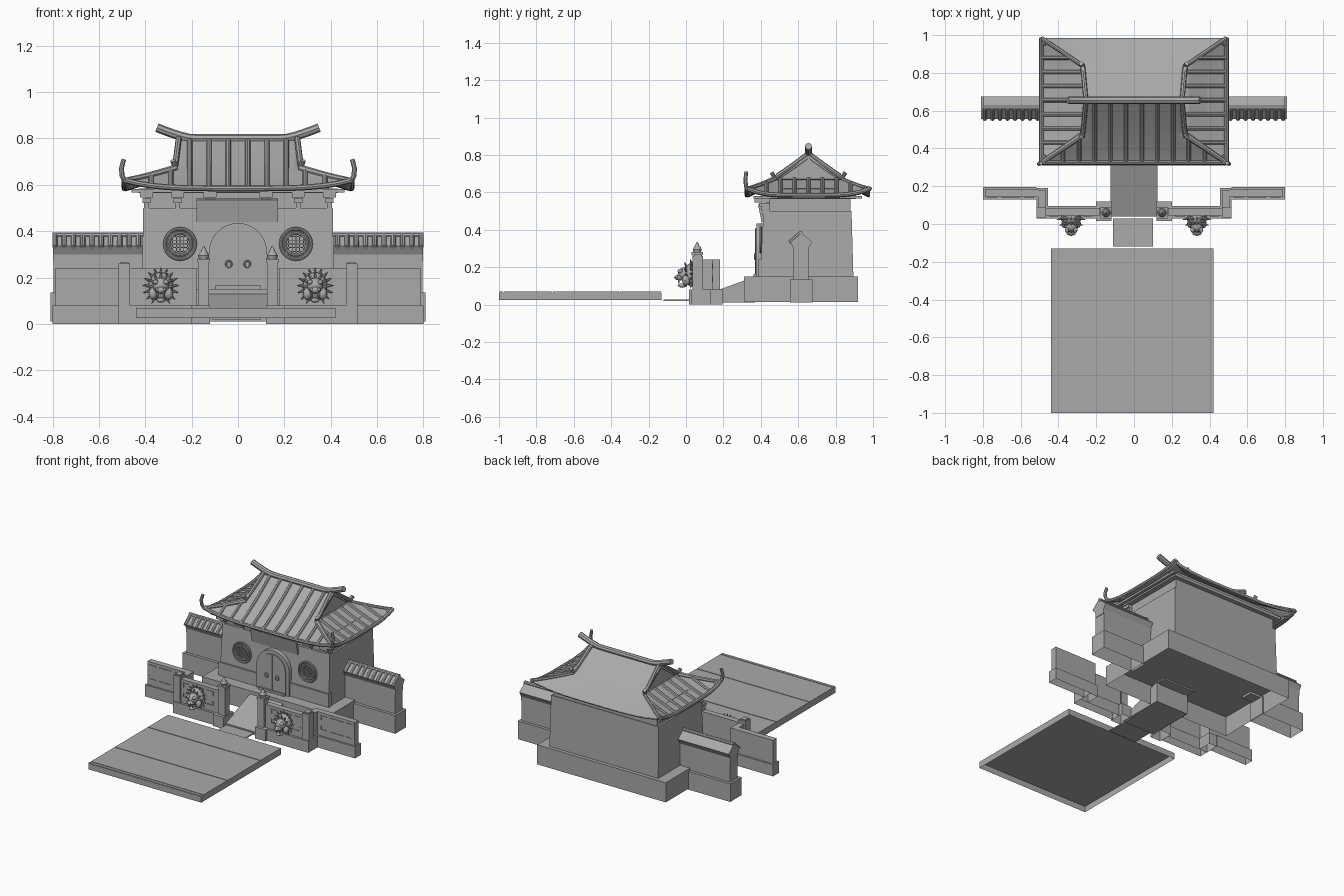
import bpy, bmesh
from math import sin, cos, pi, radians
from mathutils import Matrix, Vector

scene_cube = bpy.data.objects.get("Cube")
if scene_cube:
    bpy.data.objects.remove(scene_cube, do_unlink=True)

stone = bpy.data.materials.new("plain_grey_stone")
stone.use_nodes = True
GREY = (0.4, 0.4, 0.4, 1)
stone.diffuse_color = GREY
stone.node_tree.nodes["Principled BSDF"].inputs["Base Color"].default_value = GREY


def finish(name, bm, smooth=False, recalc=True):
    """Turn a bmesh into a named object with the stone material."""
    if recalc:
        bmesh.ops.recalc_face_normals(bm, faces=bm.faces)
    mesh = bpy.data.meshes.new(name)
    bm.to_mesh(mesh)
    bm.free()
    mesh.materials.append(stone)
    obj = bpy.data.objects.new(name, mesh)
    bpy.context.collection.objects.link(obj)
    if smooth:
        bpy.ops.object.select_all(action="DESELECT")
        obj.select_set(True)
        bpy.context.view_layer.objects.active = obj
        bpy.ops.object.shade_smooth_by_angle(angle=radians(40))
    return obj


def mirror_x(bm):
    copy = bmesh.ops.duplicate(bm, geom=bm.verts[:] + bm.edges[:] + bm.faces[:])["geom"]
    verts = [g for g in copy if isinstance(g, bmesh.types.BMVert)]
    bmesh.ops.scale(bm, vec=(-1, 1, 1), verts=verts)


def boxes(name, spans, mirrored=False, hollow=False):
    """Boxes from (x range, y range, z range); hollow leaves the underside open."""
    bm = bmesh.new()
    for xs, ys, zs in spans:
        size = [b - a for a, b in (xs, ys, zs)]
        mid = [(a + b) / 2 for a, b in (xs, ys, zs)]
        bmesh.ops.create_cube(bm, size=1, matrix=Matrix.Translation(mid) @ Matrix.Diagonal((*size, 1)))
    if mirrored:
        mirror_x(bm)
    bmesh.ops.recalc_face_normals(bm, faces=bm.faces)
    if hollow:
        under = [f for f in bm.faces if f.normal.z < -0.9]
        bmesh.ops.delete(bm, geom=under, context="FACES_ONLY")
    return finish(name, bm, recalc=False)


def extrude(name, outline, offset, mirrored=False, smooth=False):
    """Closed outline of points pushed along an offset."""
    bm = bmesh.new()
    face = bm.faces.new([bm.verts.new(p) for p in outline])
    out = bmesh.ops.extrude_face_region(bm, geom=[face])["geom"]
    bmesh.ops.translate(bm, vec=offset, verts=[g for g in out if isinstance(g, bmesh.types.BMVert)])
    bm.faces.new([v for v in face.verts]) if not face.is_valid else None
    if mirrored:
        mirror_x(bm)
    return finish(name, bm, smooth)


def tubes(name, paths, radius, mirrored=False, cyclic=False, taper=1.0):
    """Round bars along paths, made into one mesh."""
    curve = bpy.data.curves.new(name, "CURVE")
    curve.dimensions = "3D"
    curve.bevel_depth, curve.bevel_resolution = radius, 2
    curve.use_fill_caps = True
    for path in paths:
        spline = curve.splines.new("POLY")
        spline.points.add(len(path) - 1)
        spline.use_cyclic_u = cyclic
        for i, (point, p) in enumerate(zip(spline.points, path)):
            point.co = (*p, 1)
            point.radius = 1 + (taper - 1) * i / (len(path) - 1)
    temp = bpy.data.objects.new(name + "_path", curve)
    bpy.context.collection.objects.link(temp)
    shape = bpy.data.meshes.new_from_object(temp.evaluated_get(bpy.context.evaluated_depsgraph_get()))
    bm = bmesh.new()
    bm.from_mesh(shape)
    bpy.data.objects.remove(temp, do_unlink=True)
    if mirrored:
        mirror_x(bm)
    return finish(name, bm, True)


# Courtyard slab with paving strips, and the thin step before the ramp
boxes("courtyard_slab", [((-.44, .42), (-1, -.13), (.025, .066))], hollow=True)
rows = [-1, -.975, -.715, -.355, -.13]
boxes("paving_strips", [((-.44, .42), (a + .003, b - .003), (.066, .069)) for a, b in zip(rows, rows[1:])])
boxes("entry_step", [((-.11, .1), (-.12, .03), (.02, .027))])
extrude("entry_ramp", [(-.125, .04, .01), (-.125, .04, .03), (-.125, .37, .15), (-.125, .37, .01)], (.25, 0, 0))

# Front garden walls: footing, panels, posts and fretwork
boxes("front_wall_footing", [((.12, .2), (.015, .12), (0, .08)), ((.2, .515), (.03, .095), (0, .08)),
      ((.455, .515), (.095, .19), (0, .08)), ((.515, .8), (.13, .195), (0, .08))], True, True)
boxes("front_wall", [((.18, .5), (.045, .085), (.08, .24)), ((.465, .505), (.085, .18), (.08, .24)),
      ((.505, .79), (.142, .182), (.08, .24))], True)
boxes("wall_posts", [((.465, .515), (.035, .09), (.08, .26)), ((.472, .508), (.042, .083), (.26, .267)),
      ((.125, .172), (.035, .085), (.08, .28)), ((.12, .177), (.03, .09), (.265, .28))], True)
frets = []
for x0, x1, y in [(.22, .45, .045), (.53, .775, .142)]:
    for z in (.12, .215):
        for a, b in [(x0, x0 + .05), (x1 - .05, x1), (x0 + .075, x1 - .075)]:
            frets.append(((a, b), (y - .004, y), (z, z + .006)))
    for x in (x0, x1 - .006):
        frets += [((x, x + .006), (y - .004, y), zs) for zs in ((.12, .15), (.19, .215))]
boxes("wall_fretwork", frets, True)
bm = bmesh.new()
for r0, r1, z0, z1 in [(.02, .024, .28, .295), (.024, .016, .295, .31), (.014, .003, .31, .335)]:
    bmesh.ops.create_cone(bm, cap_ends=True, segments=12, radius1=r0, radius2=r1, depth=z1 - z0,
                          matrix=Matrix.Translation((.148, .06, (z0 + z1) / 2)))
mirror_x(bm)
finish("post_finials", bm, True)

# Guardian beast heads on the front wall
bm = bmesh.new()
HEAD = Vector((.333, .03, .16))


def blob(offset, size):
    bmesh.ops.create_icosphere(bm, subdivisions=2, radius=1,
                               matrix=Matrix.Translation(HEAD + Vector(offset)) @ Matrix.Diagonal((*size, 1)))


blob((0, 0, 0), (.055, .04, .065))
blob((0, -.04, .005), (.036, .035, .035))
blob((0, -.062, -.015), (.024, .032, .016))
blob((0, -.05, -.058), (.019, .025, .011))
for side in (-1, 1):
    blob((side * .022, -.06, .02), (.012, .016, .011))
    blob((side * .034, -.03, -.03), (.018, .022, .028))
    blob((side * .016, -.08, -.012), (.008, .01, .008))
    blob((side * .014, -.068, -.037), (.004, .004, .012))
for ring, depth, reach in [(15, .0, .07), (11, -.028, .05)]:
    for k in range(ring):
        a = radians(-60) + radians(300) * k / (ring - 1)
        away = Vector((cos(a), -.35, sin(a))).normalized()
        spot = HEAD + Vector((cos(a) * reach * .75, depth, sin(a) * reach * .85))
        bmesh.ops.create_cone(bm, cap_ends=True, segments=6, radius1=.014, radius2=.001, depth=.055,
                              matrix=Matrix.Translation(spot) @ away.to_track_quat("Z", "Y").to_matrix().to_4x4())
mirror_x(bm)
finish("beast_heads", bm, True)

# Rear side walls with a tiled coping
boxes("side_wall_footing", [((.48, .81), (.555, .675), (.01, .135))], True, True)
boxes("side_wall", [((.4, .795), (.575, .655), (.135, .29))], True)
coping = [(.575, .27), (.575, .3), (.557, .335), (.615, .385), (.675, .335), (.655, .3), (.655, .27)]
extrude("side_wall_coping", [(.4, y, z) for y, z in coping], (.398, 0, 0), True)
tubes("coping_tiles", [[(.43 + .04 * k, .612, .382), (.43 + .04 * k, .553, .332)] for k in range(10)], .011, True)
tubes("coping_ridge", [[(.4, .615, .382), (.8, .615, .382)]], .012, True)

# Gatehouse body, narrowing a little towards the top
boxes("gatehouse_plinth", [((-.49, .49), (.31, .92), (.015, .15))], hollow=True)
body = boxes("gatehouse_body", [((-.415, .415), (.395, .895), (.15, .5))])
for v in body.data.vertices:
    if v.co.z > .4:
        v.co.x *= .985
        v.co.y += .02 if v.co.y < .6 else -.01
boxes("body_skirting", [((-.42, .42), (.388, .42), (.15, .24))])
boxes("upper_frieze", [((-.395, .395), (.43, .88), (.5, .62)), ((-.43, .43), (.4, .91), (.565, .585))])
boxes("eave_brackets", [((x - w, x + w), (.43 - d, .45), (z, z + .022)) for x in (.12, .26, .395)
      for w, d, z in [(.01, .02, .5), (.018, .04, .522), (.028, .065, .545)]], True)
boxes("eave_beams", [((-.46, .46), (.36, .38), (.567, .582)), ((-.46, -.44), (.37, .94), (.567, .582)),
      ((.44, .46), (.37, .94), (.567, .582))])
extrude("name_board", [(-.178, .385, .535), (-.178, .4, .54), (-.178, .42, .445), (-.178, .405, .44)], (.35, 0, 0))

# Arched doorway with two leaves and ring handles
for name, r, y in [("door_frame", .125, .378), ("door_leaves", .1, .372)]:
    arc = [(r * cos(pi * k / 16), y, .31 + r * sin(pi * k / 16)) for k in range(17)]
    extrude(name, [(r, y, .14)] + arc + [(-r, y, .14)], (0, .06, 0))
boxes("door_joint_and_sill", [((-.003, .003), (.368, .373), (.15, .405)), ((-.1, .1), (.36, .38), (.14, .165))])
ring = [(cos(2 * pi * k / 24), sin(2 * pi * k / 24)) for k in range(24)]
tubes("door_handles", [[(.04 + c * .012, .368, .258 + s * .014) for c, s in ring]], .004, True, True)

# Round lattice windows
tubes("window_rims", [[(.25 + c * r, .4, .345 + s * r) for c, s in ring] for r in (.066, .048)], .007, True, True)
lattice = []
for k in range(-2, 3):
    h = (.046 ** 2 - (k * .016) ** 2) ** .5
    lattice += [((.248 + k * .016, .252 + k * .016), (.395, .405), (.345 - h, .345 + h)),
                ((.25 - h, .25 + h), (.395, .405), (.343 + k * .016, .347 + k * .016))]
boxes("window_lattice", lattice, True)

# Hip-and-gable roof
MID, DEEP, HIP = .655, .33, .55


def half_width(t):
    return .27 + .22 * max(0, t - HIP) / (1 - HIP)


def height(t, u):
    return .585 + .215 * (1 - t) ** 1.15 + .035 * abs(u) ** 4 * max(0, t - HIP) / (1 - HIP)


def slope(x, t, s):
    return (x, MID + s * DEEP * t, height(t, x / half_width(t)))


def flank(v, t, s=1):
    return (s * half_width(t), MID + v * DEEP * t, height(t, v))


def sheet(bm, rows):
    grid = [[bm.verts.new(p) for p in row] for row in rows]
    for r, q in zip(grid, grid[1:]):
        for k in range(len(r) - 1):
            bm.faces.new((r[k], r[k + 1], q[k + 1], q[k]))


steps = [k / 20 for k in range(21)]
span = [k / 8 - 1 for k in range(17)]
hips = [t for t in steps if t >= HIP]
bm = bmesh.new()
for s in (-1, 1):
    sheet(bm, [[slope(u * half_width(t), t, s) for u in span] for t in steps])
    sheet(bm, [[flank(v, t, s) for v in span] for t in hips])
bmesh.ops.remove_doubles(bm, verts=bm.verts, dist=.0005)
roof = finish("roof_shell", bm, True)
thick = roof.modifiers.new("thickness", "SOLIDIFY")
thick.thickness, thick.offset = .014, -1
gable = [t for t in steps if t <= HIP]
extrude("gable_ends", [(.25, *slope(.2, t, -1)[1:]) for t in reversed(gable)]
        + [(.25, *slope(.2, t, 1)[1:]) for t in gable[1:]], (.015, 0, 0), True)

# Roof ribs, eave rolls and ridges
ribs = [[slope(x, t, -1) for t in steps if half_width(t) >= x] for x in (.042, .125, .208, .29, .375)]
tubes("front_roof_ribs", ribs, .011, True)
ys = [k * .075 for k in range(-4, 5)]
side_ribs = [[flank(y / (DEEP * t), t) for t in hips if DEEP * t >= abs(y)] for y in ys]
tubes("side_roof_ribs", [p for p in side_ribs if len(p) > 1], .011, True)
tubes("eave_rolls", [[slope(u * .49, 1, -1) for u in span]], .012)
tubes("side_eave_rolls", [[flank(v, 1) for v in span]], .012, True)
curl = [(.5, .32, .64), (.503, .318, .67), (.493, .322, .71)]
tubes("hip_ridges", [[flank(-1, t) for t in hips] + curl], .017, True, taper=.6)
tubes("rear_hip_ridges", [[flank(1, t) for t in hips]], .011, True)
for s, name in [(-1, "front_gable_ridges"), (1, "rear_gable_ridges")]:
    bar = [(.255 + .03 * t, MID + s * DEEP * t, height(t, 0) + .008) for t in gable]
    tubes(name, [bar + [(.28, MID + s * .195, .705)]], .013, True)
tubes("main_ridge", [[(x, MID, .8 + max(0, abs(x) - .2) ** 1.3 * .55) for x in
      [k * .035 - .35 for k in range(21)]]], .019)
boxes("ridge_base", [((-.26, .26), (MID - .012, MID + .012), (.77, .8))])
